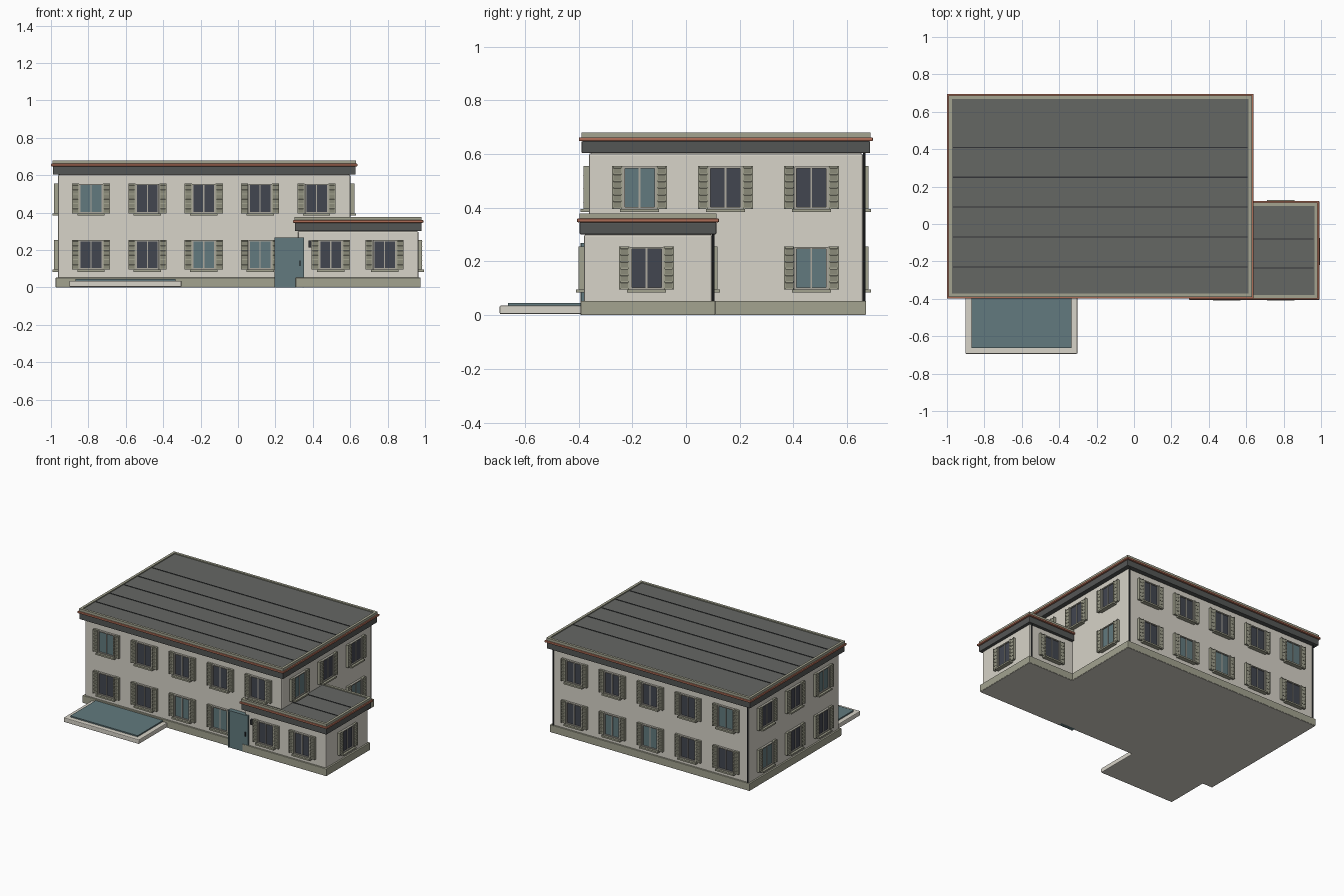
import bpy, bmesh, math
from mathutils import Matrix

if "Cube" in bpy.data.objects:
    bpy.data.objects.remove(bpy.data.objects["Cube"])


def material(name, r, g, b):
    m = bpy.data.materials.new(name)
    lin = [((c / 255 + 0.055) / 1.055) ** 2.4 for c in (r, g, b)]
    m.diffuse_color = (*lin, 1)
    m.use_nodes = True
    m.node_tree.nodes["Principled BSDF"].inputs["Base Color"].default_value = m.diffuse_color
    return m


WALL = material("plaster", 215, 211, 200)
OLIVE = material("olive_grey", 163, 163, 144)
ROOF = material("roof_grey", 101, 103, 100)
FASCIA = material("fascia_dark", 84, 86, 85)
RED = material("terracotta", 172, 108, 86)
TEAL = material("teal", 98, 122, 126)
GLASS = material("dark_glass", 66, 70, 80)
TRIM = material("window_trim", 172, 169, 158)
METAL = material("dark_metal", 50, 52, 55)


class Part:
    """Collects boxes and cylinders into one named object."""

    def __init__(self, name, mat, bevel=0):
        self.name, self.mat, self.bevel, self.bm = name, mat, bevel, bmesh.new()

    def box(self, x0, x1, y0, y1, z0, z1, place=Matrix()):
        m = place @ Matrix.Translation(((x0 + x1) / 2, (y0 + y1) / 2, (z0 + z1) / 2))
        m = m @ Matrix.Diagonal((x1 - x0, y1 - y0, z1 - z0, 1))
        bmesh.ops.create_cube(self.bm, size=1, matrix=m)

    def ring(self, x0, x1, y0, y1, z0, z1, w):
        self.box(x0, x1, y0, y0 + w, z0, z1)
        self.box(x0, x1, y1 - w, y1, z0, z1)
        self.box(x0, x0 + w, y0 + w, y1 - w, z0, z1)
        self.box(x1 - w, x1, y0 + w, y1 - w, z0, z1)

    def pipe(self, x, y, z0, z1, r):
        bmesh.ops.create_cone(self.bm, cap_ends=True, segments=10, radius1=r, radius2=r,
                              depth=z1 - z0, matrix=Matrix.Translation((x, y, (z0 + z1) / 2)))

    def finish(self):
        me = bpy.data.meshes.new(self.name)
        self.bm.to_mesh(me)
        self.bm.free()
        me.materials.append(self.mat)
        ob = bpy.data.objects.new(self.name, me)
        bpy.context.collection.objects.link(ob)
        if self.bevel:
            mod = ob.modifiers.new("bevel", "BEVEL")
            mod.width, mod.segments = self.bevel, 2


# Wall outlines: x0, x1, y0, y1
MAIN = (-0.963, 0.602, -0.362, 0.659)
ANNEX = (0.32, 0.965, -0.38, 0.097)


# Each block: plinth, walls, layered flat roof with seams
def block(name, rect, top, seams):
    def grown(d):
        return rect[0] - d, rect[1] + d, rect[2] - d, rect[3] + d

    h = 0.02 if name == "annex" else 0.031

    def solid(part, mat, d, z0, z1, bevel=0):
        p = Part(f"{name}_{part}", mat, bevel)
        p.box(*grown(d), z0, z1)
        p.finish()

    solid("plinth", OLIVE, 0.012, 0.002, 0.053, 0.003)
    solid("walls", WALL, 0, 0, top, 0.008)
    solid("foundation", WALL, 0.01, 0, 0.01)
    solid("fascia", FASCIA, h - 0.004, top, top + 0.045, 0.004)
    solid("red_strip", RED, h + 0.006, top + 0.045, top + 0.059, 0.004)
    solid("roof_deck", ROOF, h - 0.02, top + 0.05, top + 0.07)
    rim = Part(f"{name}_roof_rim", OLIVE)
    rim.ring(*grown(h - 0.003), top + 0.057, top + 0.077, 0.018)
    rim.finish()
    seam = Part(f"{name}_roof_seams", METAL)
    for y in seams:
        seam.box(rect[0] - h + 0.025, rect[1] + h - 0.025, y - 0.003, y + 0.003,
                 top + 0.068, top + 0.073)
    seam.finish()


block("main", MAIN, 0.603, [0.41, 0.25, 0.09, -0.07, -0.23])
block("annex", ANNEX, 0.301, [-0.08, -0.235])

# Windows with frames, sills and louvred shutters
frames = Part("window_frames", TRIM)
dark = Part("dark_window_panes", GLASS)
teal = Part("teal_window_panes", TEAL)
sills = Part("window_sills", OLIVE)
shutters = Part("shutters", OLIVE)


def window(x, y, z, turn, lit):
    m = Matrix.Translation((x, y, z)) @ Matrix.Rotation(math.radians(turn), 4, "Z")
    (teal if lit else dark).box(-0.057, 0.057, -0.008, 0.002, -0.074, 0.076, m)
    for s in (-1, 1):
        a, b = sorted((s * 0.055, s * 0.063))
        frames.box(a, b, -0.016, 0.002, -0.078, 0.08, m)
        a, b = sorted((s * 0.064, s * 0.102))
        shutters.box(a, b, -0.014, 0.002, -0.079, 0.081, m)
        for e in (a, b - 0.005):
            shutters.box(e, e + 0.005, -0.02, -0.014, -0.079, 0.081, m)
        # Tilted louvres
        for i in range(6):
            tilt = m @ Matrix.Translation((0, -0.015, -0.062 + i * 0.0252))
            tilt = tilt @ Matrix.Rotation(0.3, 4, "X")
            shutters.box(a + 0.005, b - 0.005, -0.003, 0.003, -0.01, 0.01, tilt)
    frames.box(-0.055, 0.055, -0.016, 0.002, 0.073, 0.08, m)
    frames.box(-0.055, 0.055, -0.016, 0.002, -0.078, -0.071, m)
    frames.box(-0.003, 0.003, -0.012, 0.002, -0.072, 0.074, m)
    sills.box(-0.073, 0.073, -0.03, 0.002, -0.09, -0.079, m)


LOW, HIGH = 0.174, 0.474
for i in range(5):
    x = -0.786 + 0.3015 * i
    for y, turn in ((MAIN[2], 0), (MAIN[3], 180)):
        window(x, y, HIGH, turn, i == 0)
        if turn or i < 4:
            window(x, y, LOW, turn, i in (2, 3))
for i in range(3):
    y = -0.173 + 0.32 * i
    for x, turn in ((MAIN[0], -90), (MAIN[1], 90)):
        window(x, y, HIGH, turn, i == 0)
        if turn < 0 or i == 2:
            window(x, y, LOW, turn, i == 2)
window(0.496, ANNEX[2], LOW, 0, False)
window(0.784, ANNEX[2], LOW, 0, False)
window(0.784, ANNEX[3], LOW, 180, False)
window(ANNEX[1], -0.147, LOW, 90, False)
for p in (frames, dark, teal, sills, shutters):
    p.finish()

# Entrance door with frame, handle and wall lamp
door = Part("door", TEAL)
door.box(0.204, 0.346, -0.389, -0.36, 0, 0.26)
door.finish()
door_frame = Part("door_frame", TEAL)
door_frame.box(0.196, 0.204, -0.393, -0.36, 0, 0.268)
door_frame.box(0.346, 0.354, -0.391, -0.36, 0, 0.268)
door_frame.box(0.204, 0.346, -0.393, -0.36, 0.26, 0.268)
door_frame.finish()
fittings = Part("door_handle_and_lamp", METAL)
fittings.box(0.329, 0.335, -0.398, -0.388, 0.115, 0.145)
fittings.box(0.376, 0.392, -0.4, -0.378, 0.215, 0.25)
fittings.finish()

# Downpipes at the rear corners
pipes = Part("downpipes", METAL)
for x, y, top in ((0.592, 0.664, 0.61), (-0.955, 0.664, 0.61), (0.953, 0.102, 0.305)):
    pipes.pipe(x, y, 0.04, top, 0.005)
pipes.finish()

# Pool
rim = Part("pool_surround", WALL, 0.005)
rim.box(-0.902, -0.302, -0.694, -0.37, 0.004, 0.036)
rim.finish()
water = Part("pool_water", TEAL)
water.box(-0.87, -0.335, -0.662, -0.375, 0.03, 0.045)
water.finish()
